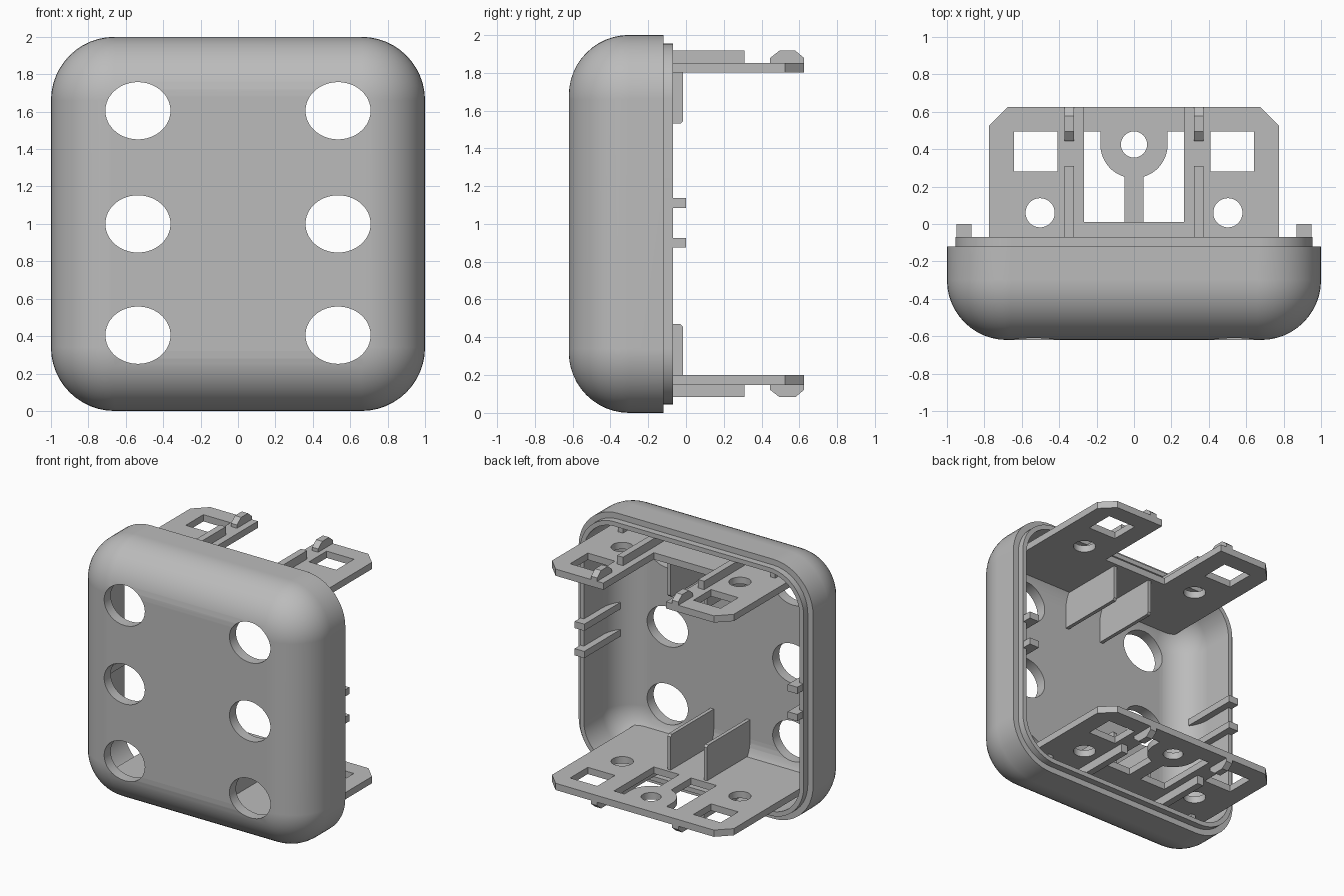
import bpy, bmesh, math

if "Cube" in bpy.data.objects:
    bpy.data.objects.remove(bpy.data.objects["Cube"])

grey = bpy.data.materials.new("light_grey")
grey.diffuse_color = (0.5, 0.5, 0.5, 1)
grey.use_nodes = True
grey.node_tree.nodes["Principled BSDF"].inputs["Base Color"].default_value = grey.diffuse_color


def make_object(name, bm, smooth=False):
    bmesh.ops.recalc_face_normals(bm, faces=bm.faces)
    mesh = bpy.data.meshes.new(name)
    bm.to_mesh(mesh)
    bm.free()
    mesh.materials.append(grey)
    ob = bpy.data.objects.new(name, mesh)
    bpy.context.collection.objects.link(ob)
    return ob


def prism(name, pts, a, b, axis):
    """Extrude a 2D outline from a to b along an axis."""
    place = {"x": lambda u, v, w: (w, u, v),
             "y": lambda u, v, w: (u, w, v),
             "z": lambda u, v, w: (u, v, w)}[axis]
    bm = bmesh.new()
    lo = [bm.verts.new(place(u, v, a)) for u, v in pts]
    hi = [bm.verts.new(place(u, v, b)) for u, v in pts]
    bm.faces.new(lo)
    bm.faces.new(hi)
    n = len(pts)
    for i in range(n):
        j = (i + 1) % n
        bm.faces.new((lo[i], lo[j], hi[j], hi[i]))
    return make_object(name, bm)


def rect(x0, y0, x1, y1):
    return [(x0, y0), (x1, y0), (x1, y1), (x0, y1)]


def ellipse(cx, cy, rx, ry, n=48):
    return [(cx + rx * math.cos(i * math.tau / n), cy + ry * math.sin(i * math.tau / n))
            for i in range(n)]


def activate(ob):
    bpy.ops.object.select_all(action="DESELECT")
    ob.select_set(True)
    bpy.context.view_layer.objects.active = ob


def cut(ob, cutters):
    activate(ob)
    for c in cutters:
        mod = ob.modifiers.new("cut", "BOOLEAN")
        mod.operation = "DIFFERENCE"
        mod.solver = "EXACT"
        mod.object = c
        bpy.ops.object.modifier_apply(modifier=mod.name)
        bpy.data.objects.remove(c)


def smooth(ob):
    activate(ob)
    bpy.ops.object.shade_smooth_by_angle(angle=math.radians(30))


# Case: rounded-square rings swept along a profile of (y, inset)
R, F, T, FRONT = 0.34, 0.32, 0.08, -0.62
STEPS = 12


def ring_points(y, inset):
    r, c = R - inset, 1 - R
    pts = []
    for k, (sx, sz) in enumerate([(1, 1), (-1, 1), (-1, -1), (1, -1)]):
        for i in range(STEPS + 1):
            a = (k + i / STEPS) * math.pi / 2
            pts.append((sx * c + r * math.cos(a), y, 1 + sz * c + r * math.sin(a)))
    return pts


def fillet(radius, inset):
    return [(FRONT + F - radius * math.cos(t), inset + radius * (1 - math.sin(t)))
            for t in [i / 12 * math.pi / 2 for i in range(13)]]


profile = fillet(F, 0)
profile += [(-0.12, 0), (-0.12, 0.045), (-0.07, 0.045), (-0.07, T)]
profile += fillet(F - T, T)[::-1]
bm = bmesh.new()
rings = [[bm.verts.new(p) for p in ring_points(y, s)] for y, s in profile]
for r0, r1 in zip(rings, rings[1:]):
    for i in range(len(r0)):
        j = (i + 1) % len(r0)
        bm.faces.new((r0[i], r0[j], r1[j], r1[i]))
bm.faces.new(rings[0])
bm.faces.new(rings[-1])
case = make_object("case", bm)

# Six oval holes through the front
cut(case, [prism("hole_cutter", ellipse(x, z, 0.174, 0.153, 64), -0.8, -0.3, "y")
           for x in (-0.535, 0.535) for z in (0.405, 1.0, 1.605)])
smooth(case)
wn = case.modifiers.new("weighted_normals", "WEIGHTED_NORMAL")
wn.keep_sharp = True

# Slot outline either side of the round tab on the bottom plate
end = math.acos(0.05 / 0.18)
slot = [(0.05, 0.01), (0.268, 0.01), (0.268, 0.495), (0.18, 0.495)]
slot += [(0.18 * math.cos(a), 0.425 - 0.18 * math.sin(a))
         for a in [i / 12 * end for i in range(13)]]

plate_outline = [(-0.775, -0.5), (0.775, -0.5), (0.775, 0.525), (0.675, 0.625),
                 (-0.675, 0.625), (-0.775, 0.525)]

for side, up in (("bottom", False), ("top", True)):
    def Z(z):
        return 2 - z if up else z

    # Mounting plate with its windows and screw holes
    plate = prism(side + "_plate", plate_outline, Z(0.148), Z(0.2), "z")
    cuts = []
    for s in (-1, 1):
        cuts.append(rect(s * 0.41, 0.28, s * 0.642, 0.495))
        cuts.append(ellipse(s * 0.502, 0.06, 0.078, 0.078))
        if not up:
            cuts.append([(s * x, y) for x, y in slot])
    cuts.append(rect(-0.268, 0.01, 0.268, 0.8) if up else ellipse(0, 0.425, 0.07, 0.07))
    cut(plate, [prism("plate_cutter", c, 0, 0.4, "z") if not up
                else prism("plate_cutter", c, 1.6, 2, "z") for c in cuts])
    smooth(plate)

    for s in (-1, 1):
        # Guide rib and snap hook on the outer face of the plate
        prism(side + "_guide_rib", rect(-0.42, Z(0.15), 0.31, Z(0.083)),
              s * 0.32, s * 0.372, "x")
        hook = [(0.445, 0.15), (0.445, 0.122), (0.495, 0.083), (0.578, 0.083),
                (0.625, 0.122), (0.625, 0.15)]
        prism(side + "_snap_hook", [(y, Z(z)) for y, z in hook],
              s * 0.32, s * 0.372, "x")
        # Web tying the plate to the case wall
        prism(side + "_web", rect(-0.4, Z(0.15), -0.13, Z(0.06)),
              s * 0.63, s * 0.67, "x")
        # Inner fin standing on the plate
        fin = [(-0.56, 0.19), (-0.015, 0.19), (-0.015, 0.455), (-0.03, 0.47), (-0.56, 0.47)]
        prism(side + "_fin", [(y, Z(z)) for y, z in fin],
              s * 0.155 - 0.014, s * 0.155 + 0.014, "x")

# Side prongs reaching out of the rim
for s in (-1, 1):
    for z in (0.9, 1.11):
        prism("side_prong", rect(s * 0.868, -0.44, s * 0.95, 0), z - 0.026, z + 0.026, "z")
